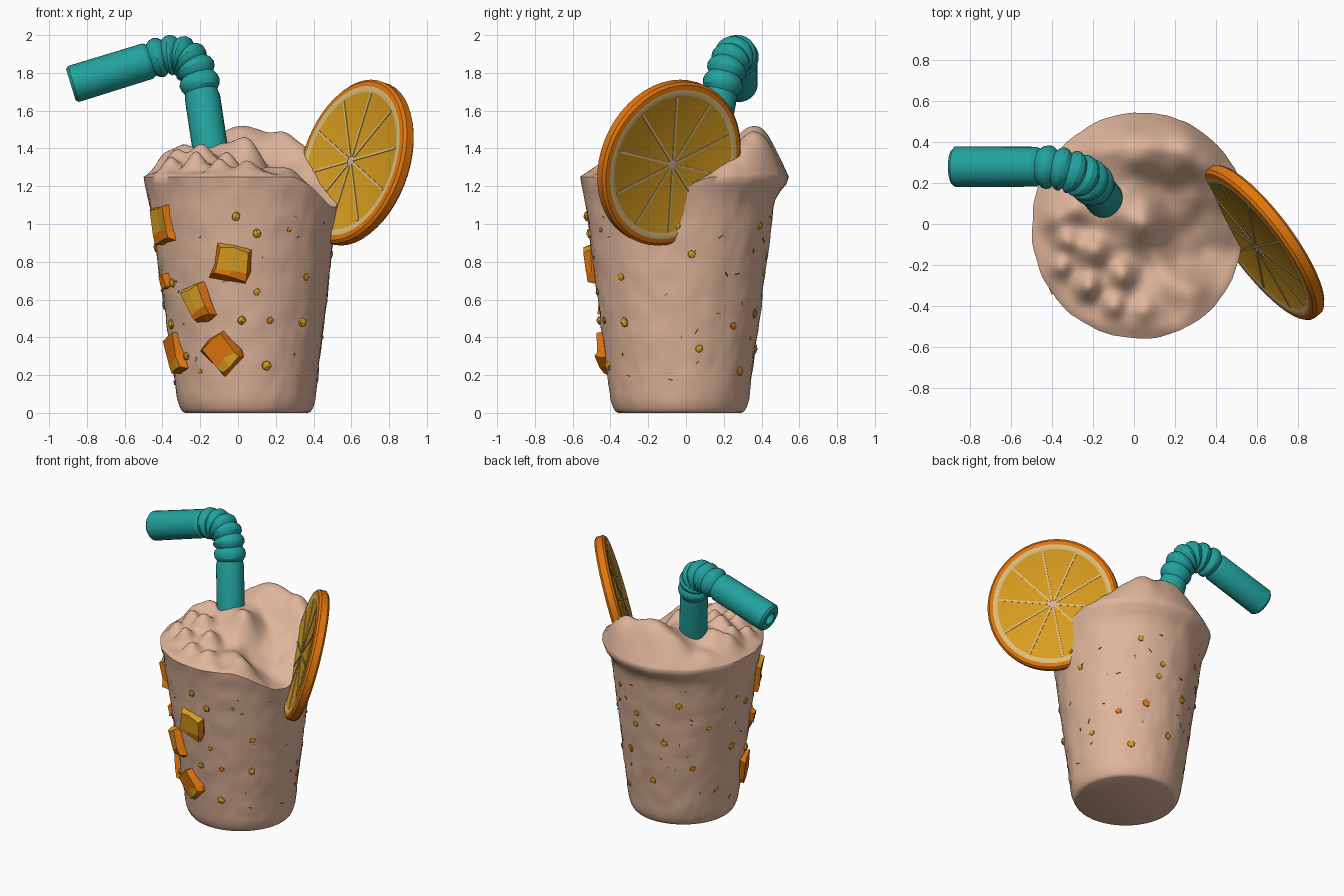
import bpy, bmesh, math, random
from mathutils import Vector, Matrix, noise

if "Cube" in bpy.data.objects:
    bpy.data.objects.remove(bpy.data.objects["Cube"])

random.seed(4)

def material(name, r, g, b):
    m = bpy.data.materials.new(name)
    m.diffuse_color = (r, g, b, 1)
    m.use_nodes = True
    m.node_tree.nodes["Principled BSDF"].inputs["Base Color"].default_value = m.diffuse_color
    return m

BODY = material("peach smoothie", 0.74, 0.46, 0.325)
TEAL = material("teal", 0.016, 0.36, 0.34)
ORANGE = material("orange peel", 0.76, 0.18, 0.004)
AMBER = material("amber flesh", 0.70, 0.34, 0.014)
CREAM = material("cream pith", 0.72, 0.52, 0.20)
BROWN = material("brown speck", 0.30, 0.15, 0.085)

def make(name, bm, mats, smooth=None):
    bmesh.ops.recalc_face_normals(bm, faces=bm.faces[:])
    me = bpy.data.meshes.new(name)
    bm.to_mesh(me)
    bm.free()
    ob = bpy.data.objects.new(name, me)
    bpy.context.collection.objects.link(ob)
    for m in mats:
        me.materials.append(m)
    if smooth:
        bpy.ops.object.select_all(action='DESELECT')
        ob.select_set(True)
        bpy.context.view_layer.objects.active = ob
        bpy.ops.object.shade_smooth_by_angle(angle=math.radians(smooth))
    return ob

def bridge(bm, rings):
    for a, b in zip(rings, rings[1:]):
        n = len(a)
        for i in range(n):
            bm.faces.new((a[i], a[(i + 1) % n], b[(i + 1) % n], b[i]))

# ---- smoothie body: tapered side, lumpy whipped top
def centre(z):
    return Vector((0.045 - 0.015 * z, -0.033, z))

def radius(z):
    return 0.358 + 0.127 * z if z > 0.04 else 0.325 + 0.033 * math.sqrt(max(z, 0) / 0.04)

# x, y, height, spread
BUMPS = [(0.0, 0.37, 0.22, 0.11), (0.25, 0.38, 0.20, 0.11), (0.42, 0.25, 0.06, 0.1),
         (-0.1, 0.08, 0.13, 0.12), (0.06, 0.0, 0.13, 0.08), (0.3, -0.08, -0.08, 0.12),
         (-0.2, 0.36, 0.08, 0.09), (0.52, -0.2, -0.16, 0.16), (-0.3, 0.07, 0.10, 0.06),
         (-0.2, -0.14, 0.13, 0.06), (-0.33, -0.08, 0.10, 0.045), (-0.36, -0.21, 0.08, 0.04),
         (-0.22, -0.31, 0.10, 0.045), (-0.1, -0.40, 0.08, 0.04), (0.05, -0.42, 0.07, 0.045),
         (0.28, -0.33, 0.07, 0.05), (-0.06, -0.25, 0.09, 0.05), (-0.4, 0.03, 0.07, 0.045),
         (0.16, -0.28, 0.04, 0.06), (-0.36, 0.22, 0.04, 0.08)]

def top(x, y):
    z = 1.275 + 0.02 * noise.noise(Vector((x * 9, y * 9, 0)))
    return z + sum(h * math.exp(-((x - a) ** 2 + (y - b) ** 2) / (2 * s * s)) for a, b, h, s in BUMPS)

def body():
    bm = bmesh.new()
    N, SIDE, TOP = 128, 30, 36
    rings, rims = [], []
    for i in range(N):
        a = 2 * math.pi * i / N
        t = top(0.03 + 0.52 * math.cos(a), -0.02 + 0.52 * math.sin(a))
        rims.append(min(1.25, t - 0.02))

    def side_point(i, z):
        a = 2 * math.pi * i / N
        back = max(0, math.sin(a + 0.1)) ** 1.2
        d = Vector((math.cos(a), math.sin(a), 0))
        r = radius(z) + (0.008 + 0.055 * back) * math.exp(-((z - rims[i] + 0.01) / 0.07) ** 2)
        p = centre(z) + d * r
        k = noise.noise(p * 9) * 0.006 + noise.noise(p * 22) * 0.004
        return p + d * k * min(1, z * 8)

    for t in [0, 0.006, 0.015, 0.03]:
        rings.append([bm.verts.new(side_point(i, t)) for i in range(N)])
    for j in range(1, SIDE + 1):
        rings.append([bm.verts.new(side_point(i, 0.03 + (rims[i] - 0.03) * j / SIDE)) for i in range(N)])
    edge = [v.co.copy() for v in rings[-1]]
    c = centre(1.25)
    for j in range(1, TOP):
        f = 1 - (j / TOP) ** 1.35
        ring = []
        for i in range(N):
            x = c.x + (edge[i].x - c.x) * f
            y = c.y + (edge[i].y - c.y) * f
            w = f ** 14
            ring.append(bm.verts.new((x, y, top(x, y) * (1 - w) + edge[i].z * w)))
        rings.append(ring)
    bridge(bm, rings)
    bm.faces.new(rings[0][::-1])
    bm.faces.new(rings[-1])
    make("smoothie_body", bm, [BODY], 60)

body()

# ---- bendy straw: straight stem, ribbed bend, straight mouthpiece
def bezier(p, t):
    q = [Vector(v) for v in p]
    while len(q) > 1:
        q = [a.lerp(b, t) for a, b in zip(q, q[1:])]
    return q[0]

def straw():
    bend = [(-0.195, 0.185, 1.70), (-0.225, 0.225, 1.90), (-0.30, 0.275, 1.925), (-0.46, 0.28, 1.868)]
    end, R = Vector((-0.885, 0.28, 1.737)), 0.094
    path = [(Vector((-0.11, 0.08, 1.15)), R), (Vector((-0.188, 0.175, 1.67)), R)]
    ribs = 6
    for k in range(ribs * 4 + 1):
        path.append((bezier(bend, k / (ribs * 4)), R + (-0.007, 0.009, 0.014, 0.009)[k % 4]))
    axis = (end - Vector(bend[-1])).normalized()
    path += [(Vector(bend[-1]) + axis * 0.02, R + 0.004), (end - axis * 0.015, R + 0.006), (end, R - 0.008),
             (end, 0.045), (end - axis * 0.04, 0.04)]
    bm = bmesh.new()
    N, rings = 24, []
    for k, (p, r) in enumerate(path):
        if k >= len(path) - 5:
            d = axis
        else:
            d = (path[k + 1][0] - path[max(0, k - 1)][0]).normalized()
        u = d.cross(Vector((0.5, -0.86, 0))).normalized()
        v = d.cross(u)
        rings.append([bm.verts.new(p + (u * math.cos(math.tau * i / N) + v * math.sin(math.tau * i / N)) * r)
                      for i in range(N)])
    bridge(bm, rings)
    bm.faces.new(rings[0][::-1])
    bm.faces.new(rings[-1])
    make("bendy_straw", bm, [TEAL], 28)

straw()

# ---- orange slice: concentric rings coloured by radius, thin membranes on both faces
def slice_frame():
    n = Vector((-0.77, -0.577, 0.27)).normalized()
    u = Vector((0.6, -0.8, 0))
    u = (u - n * u.dot(n)).normalized()
    m = Matrix((u, n.cross(u), n)).transposed().to_4x4()
    m.translation = Vector((0.625, -0.09, 1.325))
    return m

def orange_slice():
    bm = bmesh.new()
    N, H = 48, 0.036
    prof = [(0.035, H), (0.378, H), (0.385, H + 0.003), (0.410, H + 0.003), (0.436, H), (0.450, H - 0.014)]
    prof += [(r, -z) for r, z in reversed(prof)]
    cols = [1, 2, 2, 0, 0, 0, 0, 0, 2, 2, 1]
    rings = [[bm.verts.new((r * math.cos(math.tau * i / N), r * math.sin(math.tau * i / N), z))
              for i in range(N)] for r, z in prof]
    for k in range(len(cols)):
        before = len(bm.faces)
        bridge(bm, rings[k:k + 2])
        bm.faces.ensure_lookup_table()
        for f in bm.faces[before:]:
            f.material_index = cols[k]
    for f in (bm.faces.new(rings[0]), bm.faces.new(rings[-1])):
        f.material_index = 3
    bm.transform(slice_frame())
    make("orange_slice", bm, [ORANGE, AMBER, CREAM, BODY], 35)

    bm = bmesh.new()
    for k in range(10):
        a = math.tau * (k + 0.3) / 10
        for side in (1, -1):
            bmesh.ops.create_cube(bm, size=1, matrix=Matrix.Rotation(a, 4, 'Z')
                                  @ Matrix.Translation((0.2, 0, side * H))
                                  @ Matrix.Diagonal((0.35, 0.012, 0.008, 1)))
    bm.transform(slice_frame())
    make("slice_membranes", bm, [CREAM])

orange_slice()

# ---- things stuck on the side: a frame with z outward, y up
def side_frame(ang, z, lift=0.0, spin=0.0):
    n = Vector((math.cos(ang), math.sin(ang), -0.13)).normalized()
    x = Vector((-math.sin(ang), math.cos(ang), 0))
    m = Matrix((x, n.cross(x), n)).transposed().to_4x4()
    m.translation = centre(z) + Vector((math.cos(ang), math.sin(ang), 0)) * (radius(z) + lift)
    return m @ Matrix.Rotation(spin, 4, 'Z')

def front_angle(x, z):
    return -math.acos(max(-1, min(1, (x - centre(z).x) / radius(z))))

# large fruit chunks: x, z, width, height, spin, lift, upper colour (0 orange, 1 amber)
CHUNKS = [(-0.395, 1.0, 0.17, 0.20, 0.12, -0.015, 1), (-0.03, 0.795, 0.19, 0.18, -0.2, 0, 1),
          (-0.20, 0.58, 0.14, 0.19, 0.4, 0, 1), (-0.08, 0.315, 0.16, 0.20, 0.7, 0, 0),
          (-0.325, 0.32, 0.14, 0.22, 0.25, -0.01, 0), (-0.375, 0.70, 0.06, 0.08, 0.2, -0.012, 0)]

def chunks():
    for k, (x, z, w, h, spin, lift, up) in enumerate(CHUNKS):
        bm = bmesh.new()
        bmesh.ops.create_cube(bm, size=1)
        bmesh.ops.subdivide_edges(bm, edges=bm.edges[:], cuts=1, use_grid_fill=True)
        for v in bm.verts:
            if abs(v.co.y) < 0.1:
                v.co.y -= 0.22
            v.co += Vector((random.uniform(-1, 1), random.uniform(-1, 1), random.uniform(-1, 1))) * 0.08
            if v.co.z > 0.3:
                v.co.xy *= 0.86
        bm.normal_update()
        for f in bm.faces:
            f.material_index = up if f.calc_center_median().y > -0.2 else 1 - up
            if f.normal.z < 0.5 and f.normal.y < 0.5:
                f.material_index = 0
        bm.transform(side_frame(front_angle(x, z), z, lift, spin) @ Matrix.Diagonal((w, h, 0.085, 1)))
        make("fruit_chunk_%d" % (k + 1), bm, [ORANGE, AMBER])

chunks()

# small fruit bits: front ones by x,z then right side ones by y,z, then the back
def bits():
    spots = [(front_angle(x, z), z, s) for x, z, s in (
        (-0.01, 1.04, .028), (0.10, 0.95, .028), (0.15, 0.25, .032), (0.02, 0.49, .027), (0.34, 0.48, .03),
        (-0.35, 0.47, .03), (-0.27, 0.30, .025), (0.36, 0.72, .025), (0.10, 0.64, .022), (0.17, 0.49, .022),
        (-0.2, 0.22, .016), (0.27, 0.97, .016))]
    spots += [(math.asin(max(-1, min(1, (y + 0.033) / radius(z)))), z, .025) for y, z in (
        (0.03, 0.84), (-0.05, 0.99), (0.25, 0.46), (0.07, 0.34), (0.41, 0.74), (0.39, 0.99))]
    spots += [(math.radians(55 + 13 * k), 0.22 + 0.8 * ((k * 0.382) % 1), random.uniform(.02, .032))
              for k in range(13)]
    bm = bmesh.new()
    for k, (ang, z, s) in enumerate(spots):
        res = bmesh.ops.create_icosphere(bm, subdivisions=1, radius=1,
                                         matrix=side_frame(ang, z, 0.002, random.uniform(0, 3))
                                         @ Matrix.Diagonal((s, s * 0.9, 0.02 if k < 7 else 0.009, 1)))
        for f in {f for v in res['verts'] for f in v.link_faces}:
            f.material_index = 0 if k % 5 == 4 and k > 4 else 1
    make("fruit_bits", bm, [ORANGE, AMBER])

bits()

# thin brown specks scattered round the side
def specks():
    bm = bmesh.new()
    for k in range(50):
        m = side_frame(random.uniform(0, math.tau), random.uniform(0.12, 1.08), 0.0, random.uniform(0, 3.14))
        bmesh.ops.create_cube(bm, size=1, matrix=m @ Matrix.Diagonal((random.uniform(.012, .032), .0035, .009, 1)))
    make("brown_specks", bm, [BROWN])

specks()
